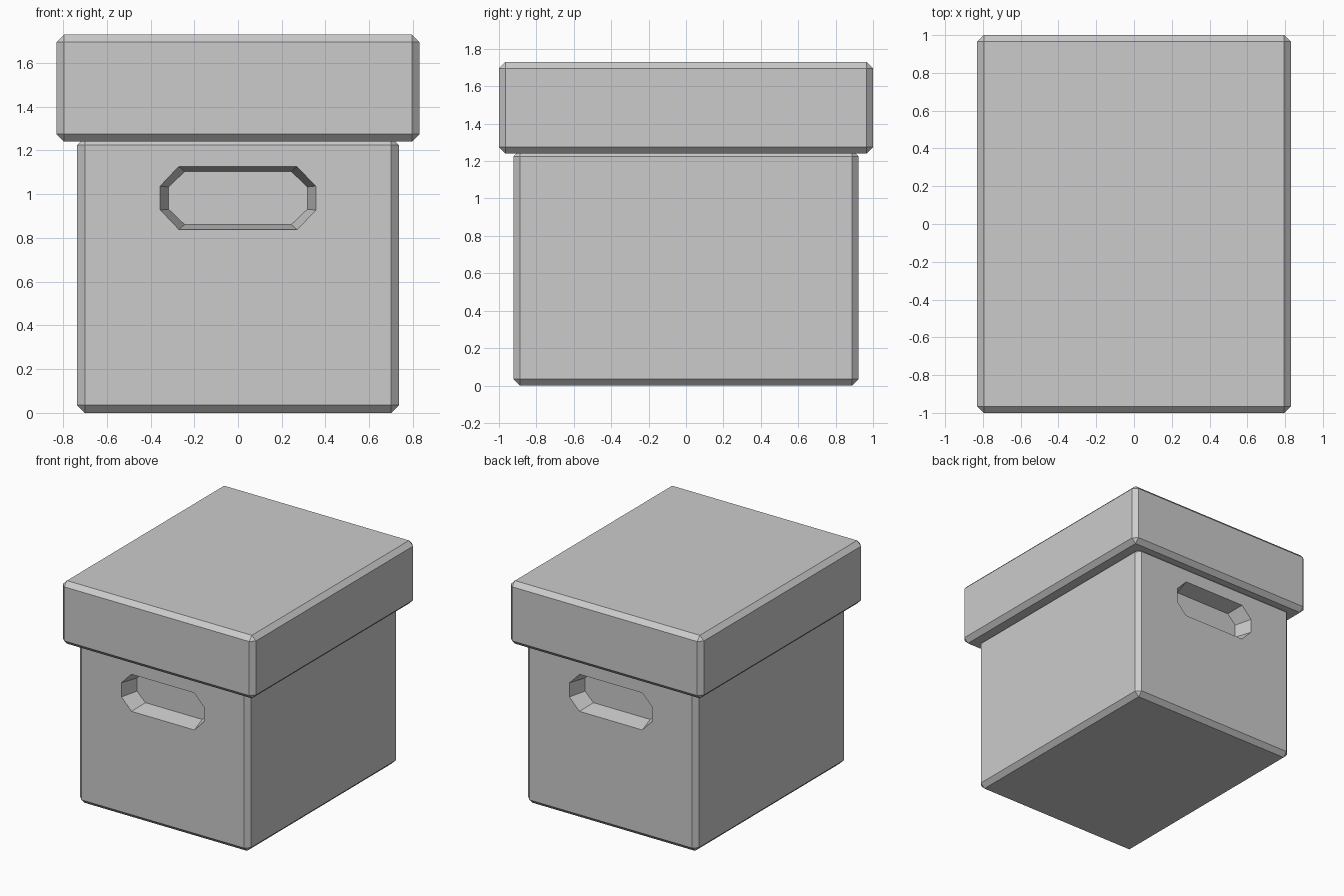
import bpy
import bmesh

if "Cube" in bpy.data.objects:
    bpy.data.objects.remove(bpy.data.objects["Cube"])


def make_object(name, bm):
    bmesh.ops.recalc_face_normals(bm, faces=bm.faces[:])
    mesh = bpy.data.meshes.new(name)
    bm.to_mesh(mesh)
    bm.free()
    obj = bpy.data.objects.new(name, mesh)
    bpy.context.collection.objects.link(obj)
    return obj


def chamfered_box(name, half_x, half_y, z0, z1, chamfer, bevel_top=True):
    bm = bmesh.new()
    bmesh.ops.create_cube(bm, size=2)
    for v in bm.verts:
        v.co = (v.co.x * half_x, v.co.y * half_y, z1 if v.co.z > 0 else z0)
    edges = [e for e in bm.edges
             if bevel_top or not all(v.co.z == z1 for v in e.verts)]
    bmesh.ops.bevel(bm, geom=edges, offset=chamfer, segments=1,
                    profile=0.5, affect='EDGES')
    return make_object(name, bm)


def octagon(t):
    # Tapered hand-hold outline: t = 0 at the wall, t = 1 at the recess floor
    w, wf = 0.356 - 0.039 * t, 0.270 - 0.026 * t
    h, hf = 0.144 - 0.023 * t, 0.055 - 0.004 * t
    return [(w, hf), (wf, h), (-wf, h), (-w, hf),
            (-w, -hf), (-wf, -h), (wf, -h), (w, -hf)]


# Box body and overhanging lid
body = chamfered_box("box_body", 0.735, 0.923, 0.0, 1.26, 0.035, bevel_top=False)
chamfered_box("lid", 0.83, 1.0, 1.24, 1.73, 0.035)

# Recessed hand-holds at the front and back
WALL_Y, DEPTH, HANDLE_Z = 0.923, 0.135, 0.982
bm = bmesh.new()
for side in (-1, 1):
    rings = [[bm.verts.new((x, side * (WALL_Y - DEPTH * t), HANDLE_Z + z))
              for x, z in octagon(t)] for t in (-0.3, 1.0)]
    for ring in rings:
        bm.faces.new(ring)
    for i in range(8):
        j = (i + 1) % 8
        bm.faces.new((rings[0][i], rings[0][j], rings[1][j], rings[1][i]))
cutter = make_object("hand_hold_cutter", bm)
cutter.hide_render = True
cutter.display_type = 'WIRE'

cut = body.modifiers.new("hand_holds", 'BOOLEAN')
cut.operation = 'DIFFERENCE'
cut.solver = 'EXACT'
cut.object = cutter
